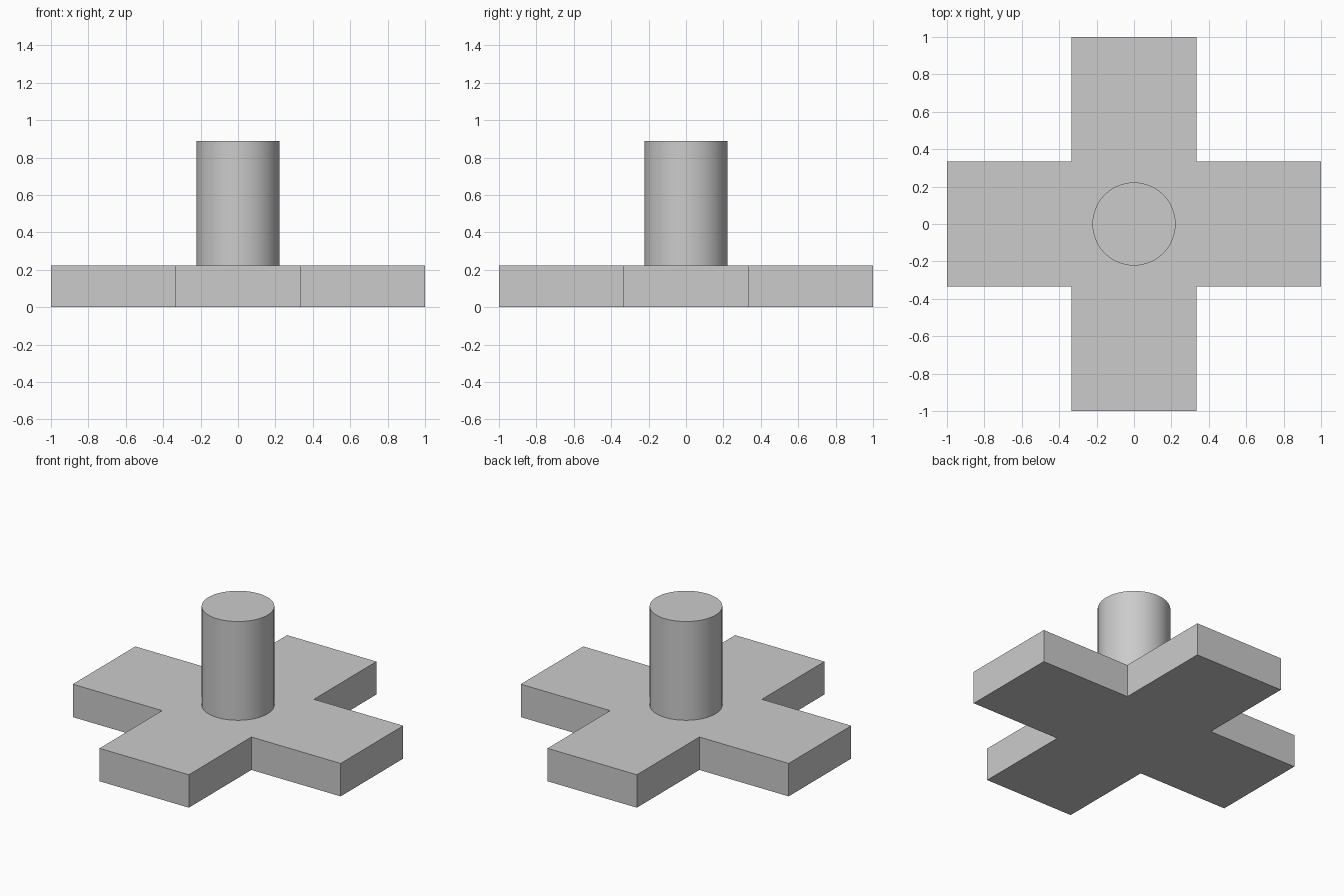
import bpy
import bmesh
import math
from mathutils import Matrix, Vector

cube = bpy.data.objects.get("Cube")
if cube:
    bpy.data.objects.remove(cube, do_unlink=True)

REACH, HALF_WIDTH, BASE_TOP = 1.0, 1 / 3, 2 / 9
POST_RADIUS, POST_TOP = 2 / 9, 8 / 9

# Single plain grey
grey = bpy.data.materials.new("plain_grey")
grey.use_nodes = True
colour = (0.6, 0.6, 0.6, 1)
grey.diffuse_color = colour
grey.node_tree.nodes["Principled BSDF"].inputs["Base Color"].default_value = colour


def make_object(name, bm):
    bmesh.ops.recalc_face_normals(bm, faces=bm.faces)
    mesh = bpy.data.meshes.new(name)
    bm.to_mesh(mesh)
    bm.free()
    mesh.materials.append(grey)
    obj = bpy.data.objects.new(name, mesh)
    bpy.context.collection.objects.link(obj)
    return obj


# Cross base: one arm's outline turned four times, then extruded up
bm = bmesh.new()
arm = [(HALF_WIDTH, -HALF_WIDTH), (REACH, -HALF_WIDTH), (REACH, HALF_WIDTH)]
outline = []
for quarter in range(4):
    turn = Matrix.Rotation(quarter * math.pi / 2, 3, "Z")
    outline += [bm.verts.new(turn @ Vector((x, y, 0))) for x, y in arm]
floor = bm.faces.new(outline)
top = bmesh.ops.extrude_face_region(bm, geom=[floor], use_keep_orig=True)
top_verts = [g for g in top["geom"] if isinstance(g, bmesh.types.BMVert)]
bmesh.ops.translate(bm, verts=top_verts, vec=(0, 0, BASE_TOP))
make_object("cross_base", bm)

# Round post standing on the middle of the base
bm = bmesh.new()
bmesh.ops.create_cone(
    bm, cap_ends=True, segments=64, radius1=POST_RADIUS, radius2=POST_RADIUS,
    depth=POST_TOP - BASE_TOP,
    matrix=Matrix.Translation((0, 0, (POST_TOP + BASE_TOP) / 2)))
post = make_object("round_post", bm)
bpy.ops.object.select_all(action="DESELECT")
post.select_set(True)
bpy.context.view_layer.objects.active = post
bpy.ops.object.shade_smooth_by_angle(angle=math.radians(30))
